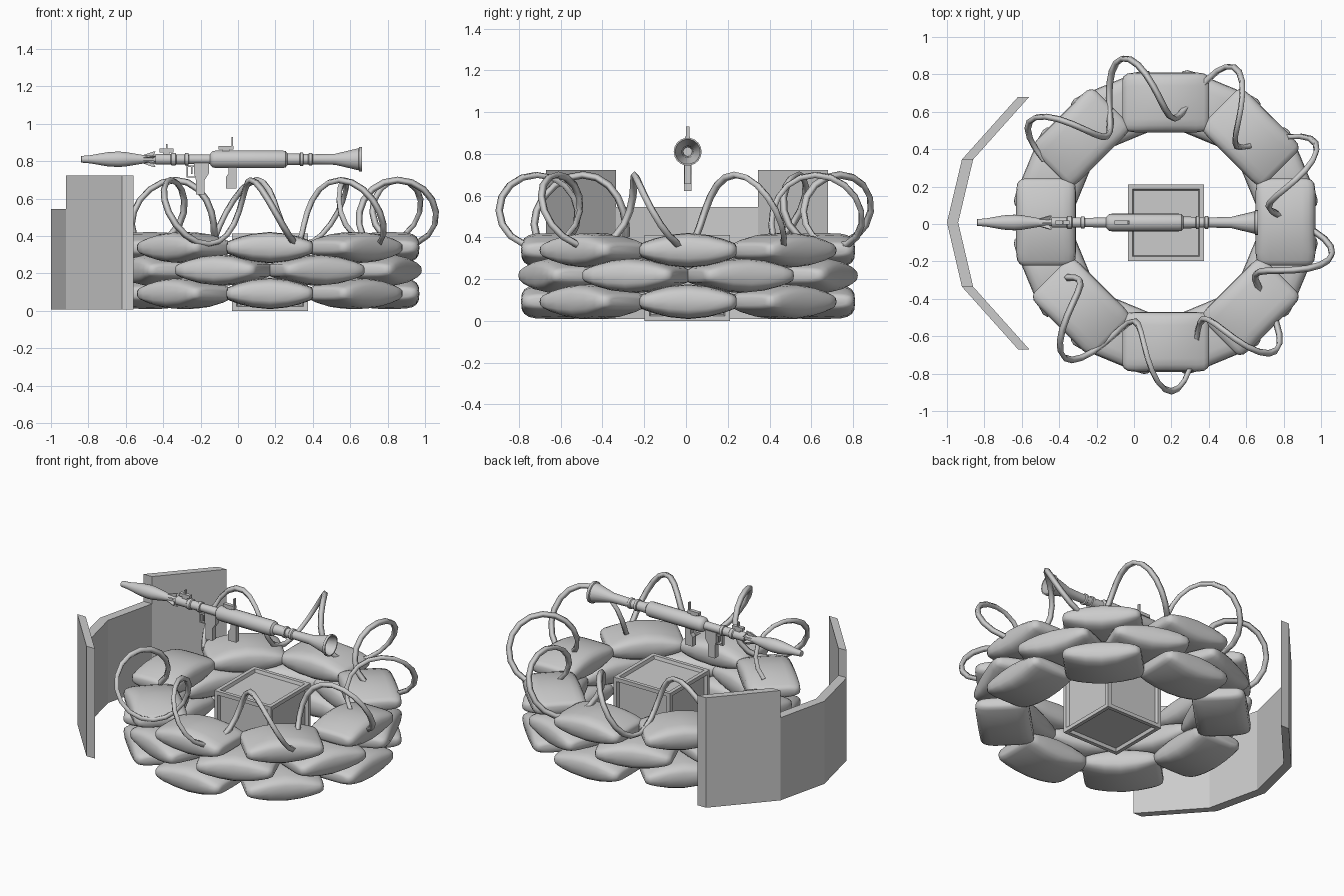
import bpy, bmesh
from math import sin, cos, pi, radians, copysign
from mathutils import Matrix, Vector

if "Cube" in bpy.data.objects:
    bpy.data.objects.remove(bpy.data.objects["Cube"])

CX, CY = 0.17, 0.01          # centre of the sandbag ring
AY, AZ = 0.008, 0.81         # launcher axis


def finish(name, bm, smooth=None):
    bmesh.ops.recalc_face_normals(bm, faces=bm.faces)
    me = bpy.data.meshes.new(name)
    bm.to_mesh(me)
    bm.free()
    if smooth:
        for p in me.polygons:
            p.use_smooth = True
        me.set_sharp_from_angle(angle=radians(smooth))
    ob = bpy.data.objects.new(name, me)
    bpy.context.collection.objects.link(ob)
    return ob


def loft(bm, rings, closed=False):
    rows = [[bm.verts.new(p) for p in r] for r in rings]
    n = len(rows[0])
    pairs = list(zip(rows, rows[1:]))
    if closed:
        pairs.append((rows[-1], rows[0]))
    for a, b in pairs:
        for i in range(n):
            j = (i + 1) % n
            bm.faces.new((a[i], a[j], b[j], b[i]))
    if not closed:
        bm.faces.new(rows[0])
        bm.faces.new(rows[-1])


def prism(bm, pts, y0, y1):
    """Extrude an x-z outline from y0 to y1."""
    loft(bm, [[(x, y, z) for x, z in pts] for y in (y0, y1)])


def box(bm, x0, x1, y0, y1, z0, z1):
    prism(bm, [(x0, z0), (x1, z0), (x1, z1), (x0, z1)], y0, y1)


def lathe(bm, profile, n=18, closed=False):
    """Turn (x, radius) points about the launcher axis."""
    loft(bm, [[(x, AY + r * cos(2 * pi * i / n), AZ + r * sin(2 * pi * i / n))
               for i in range(n)] for x, r in profile], closed)


# Sandbags: three staggered rings of eight pillows
def sandbag(name, ang, z):
    bm = bmesh.new()
    rings = []
    for t, w in ((-1, .118), (-.97, .14), (-.88, .155), (-.7, .16), (-.4, .16), (0, .16),
                 (.4, .16), (.7, .16), (.88, .155), (.97, .14), (1, .118)):
        h = 0.03 + 0.053 * (1 - abs(t) ** 1.9)
        if abs(t) == 1:
            h = 0.018
        ring = []
        for i in range(20):
            c, s = cos(2 * pi * i / 20), sin(2 * pi * i / 20)
            ring.append((copysign(abs(c) ** .5, c) * w, t * .232, copysign(abs(s) ** .65, s) * h))
        rings.append(ring)
    loft(bm, rings)
    bm.transform(Matrix.Translation((CX, CY, z)) @ Matrix.Rotation(ang, 4, 'Z')
                 @ Matrix.Translation((.64, 0, 0)))
    finish(name, bm, 60)


for layer, z in enumerate((.092, .217, .338)):
    for k in range(8):
        sandbag(f"sandbag_{layer}_{k}", radians(45 * k + 22.5 * (layer % 2)), z)

# Crate with recessed panels
bm = bmesh.new()
box(bm, -.032, .375, -.198, .21, 0, .412)
bmesh.ops.recalc_face_normals(bm, faces=bm.faces)
faces = bm.faces[:]
bmesh.ops.inset_individual(bm, faces=faces, thickness=.034)
bmesh.ops.inset_individual(bm, faces=faces, thickness=.009, depth=-.02)
finish("crate", bm)

# Folded shield wall: tall outer panels, low middle panels
line = [(-.62, .68), (-.92, .345), (-1, .008), (-.92, -.335), (-.62, -.67)]
for i, top in enumerate((.722, .545, .545, .722)):
    (xa, ya), (xb, yb) = line[i], line[i + 1]
    foot = [(xa, ya), (xb, yb), (xb + .06, yb), (xa + .06, ya)]
    bm = bmesh.new()
    loft(bm, [[(x, y, z) for x, y in foot] for z in (.008, top)])
    finish(f"wall_panel_{i}", bm)

# Coiled wire lying on the bags
cu = bpy.data.curves.new("coiled_wire", 'CURVE')
cu.dimensions = '3D'
cu.bevel_depth = .018
cu.bevel_resolution = 0
cu.use_fill_caps = True
sp = cu.splines.new('POLY')
STEPS = 16
first, last = -2, int(7.75 * STEPS)
sp.points.add(last - first)
for k in range(first, last + 1):
    t = k / STEPS
    a, m = radians(-146 + 38.6 * t), 2 * pi * t
    r = .73 - .175 * cos(m)
    sp.points[k - first].co = (CX + r * cos(a), CY + r * sin(a), .527 + .172 * sin(m), 1)
wire = bpy.data.objects.new("coiled_wire", cu)
bpy.context.collection.objects.link(wire)
bpy.context.view_layer.objects.active = wire
wire.select_set(True)
bpy.ops.object.convert(target='MESH')

# Warhead
bm = bmesh.new()
lathe(bm, [(-.84, .012), (-.838, .018), (-.79, .022), (-.70, .038), (-.64, .042), (-.60, .039),
           (-.50, .022), (-.45, .018), (-.40, .018)])
finish("warhead", bm, 35)

# Warhead fins
bm = bmesh.new()
for k in range(6):
    f = bmesh.new()
    prism(f, [(-.53, .015), (-.45, .042), (-.44, .042), (-.455, .015)], -.004, .004)
    f.transform(Matrix.Translation((0, AY, AZ)) @ Matrix.Rotation(k * pi / 3, 4, 'X'))
    me = bpy.data.meshes.new("fin")
    f.to_mesh(me)
    f.free()
    bm.from_mesh(me)
    bpy.data.meshes.remove(me)
finish("warhead_fins", bm)

# Launcher tube with flared, hollow rear
bm = bmesh.new()
lathe(bm, [(-.44, .02), (-.44, .028), (-.36, .028), (-.355, .034), (-.335, .034), (-.33, .027),
           (-.285, .027), (-.283, .033), (-.265, .033), (-.263, .025), (-.15, .026), (-.145, .034),
           (-.135, .044), (-.12, .047), (.24, .047), (.255, .044), (.265, .032), (.33, .03),
           (.333, .036), (.348, .036), (.35, .028), (.375, .028), (.38, .034), (.395, .034),
           (.40, .027), (.52, .03), (.645, .06), (.648, .067), (.664, .067), (.664, .06),
           (.53, .028), (.40, .02)], closed=True)
finish("launcher_tube", bm, 35)
bm = bmesh.new()
lathe(bm, [(.40, .021), (.45, .022)])
finish("bore_plug", bm)

# Grips and trigger guard
bm = bmesh.new()
prism(bm, [(-.225, .622), (-.178, .622), (-.178, .70), (-.155, .735), (-.155, .79), (-.235, .79),
           (-.235, .735), (-.225, .70)], AY - .018, AY + .018)
finish("trigger_grip", bm)
bm = bmesh.new()
prism(bm, [(-.065, .655), (-.008, .655), (-.008, .79), (-.05, .79), (-.05, .735), (-.065, .715)],
      AY - .016, AY + .016)
finish("rear_grip", bm)
bm = bmesh.new()
y0, y1 = AY - .008, AY + .008
box(bm, -.275, -.225, y0, y1, .768, .778)
box(bm, -.275, -.225, y0, y1, .712, .719)
box(bm, -.275, -.268, y0, y1, .712, .778)
box(bm, -.25, -.243, y0, y1, .73, .77)
finish("trigger_guard", bm)

# Sights with posts
for name, x0, x1, z0, z1, px, pt in (("front_sight", -.42, -.345, .835, .867, -.382, .893),
                                     ("rear_sight", -.105, -.025, .85, .882, -.03, .93)):
    bm = bmesh.new()
    box(bm, x0, x1, AY - .012, AY + .012, z0 + .012, z1)
    box(bm, x0 + .02, x1 - .02, AY - .01, AY + .01, z0 - .02, z0 + .012)
    box(bm, px - .004, px + .004, AY - .009, AY + .009, z1, pt)
    finish(name, bm)
